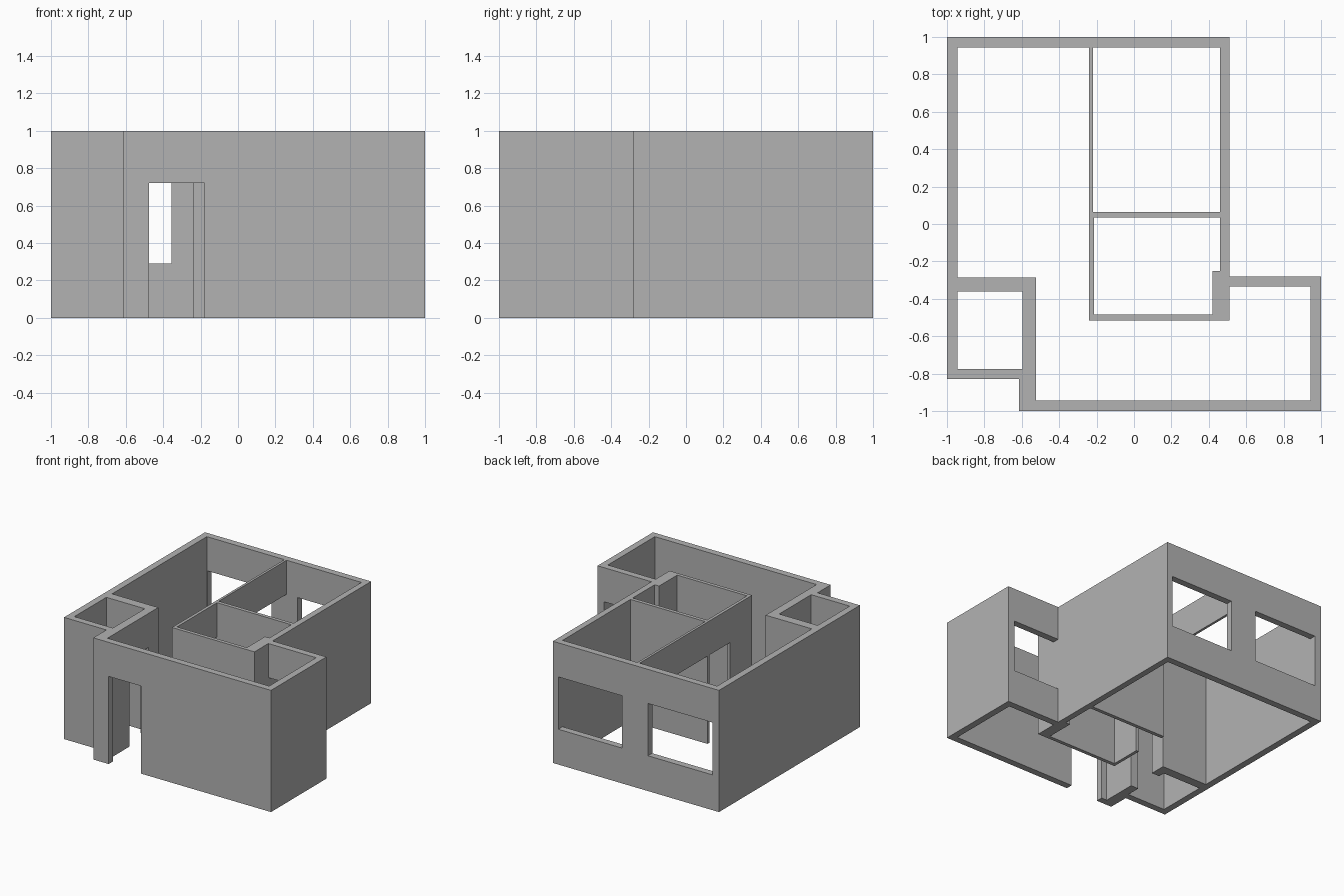
import bpy
import bmesh

old = bpy.data.objects.get("Cube")
if old:
    bpy.data.objects.remove(old, do_unlink=True)

grey = bpy.data.materials.new("plain grey")
grey.use_nodes = True
grey.diffuse_color = (0.45, 0.45, 0.45, 1)
grey.node_tree.nodes["Principled BSDF"].inputs["Base Color"].default_value = grey.diffuse_color


def prism(name, outline, low, high):
    """Extrude a flat outline from one height to another."""
    bm = bmesh.new()
    base = bm.faces.new([bm.verts.new((x, y, low)) for x, y in outline])
    top = bmesh.ops.extrude_face_region(bm, geom=[base])["geom"]
    for v in top:
        if isinstance(v, bmesh.types.BMVert):
            v.co.z = high
    bmesh.ops.recalc_face_normals(bm, faces=bm.faces)
    mesh = bpy.data.meshes.new(name)
    bm.to_mesh(mesh)
    bm.free()
    obj = bpy.data.objects.new(name, mesh)
    bpy.context.collection.objects.link(obj)
    mesh.materials.append(grey)
    return obj


def rect(x0, x1, y0, y1):
    return [(x0, y0), (x1, y0), (x1, y1), (x0, y1)]


def carve(target, name, outline, low, high):
    """Cut a prism out of the walls."""
    cutter = prism(name, outline, low, high)
    cutter.hide_render = True
    mod = target.modifiers.new(name, 'BOOLEAN')
    mod.operation = 'DIFFERENCE'
    mod.solver = 'EXACT'
    mod.object = cutter
    bpy.context.view_layer.objects.active = target
    bpy.ops.object.modifier_apply(modifier=name)
    bpy.data.objects.remove(cutter, do_unlink=True)


# Solid block with the house footprint
walls = prism("house_walls", [
    (-1, 1), (-1, -0.83), (-0.615, -0.83), (-0.615, -1), (1, -1),
    (1, -0.28), (0.51, -0.28), (0.51, 1)], 0, 1)

# Rooms, open at top and bottom
rooms = {
    "hall": [(-0.945, 0.945), (-0.945, -0.285), (-0.525, -0.285), (-0.525, -0.945),
             (0.945, -0.945), (0.945, -0.335), (0.51, -0.335), (0.51, -0.515),
             (-0.24, -0.515), (-0.24, 0.945)],
    "back_room": rect(-0.22, 0.46, 0.065, 0.945),
    "middle_room": [(-0.215, -0.485), (0.42, -0.485), (0.42, -0.25),
                    (0.46, -0.25), (0.46, 0.035), (-0.215, 0.035)],
    "closet": rect(-0.945, -0.595, -0.775, -0.36),
}
for name, outline in rooms.items():
    carve(walls, name, outline, -0.1, 1.1)

# Doors reach the floor, windows start at the sill
SILL, HEAD = 0.29, 0.72
doors = {
    "front_door": rect(-0.475, -0.18, -1.1, -0.9),
    "closet_door": rect(-0.65, -0.5, -0.66, -0.415),
    "back_room_opening": rect(-0.3, -0.2, 0.065, 0.945),
    "middle_room_door": rect(-0.3, -0.2, -0.23, 0.035),
}
windows = {
    "hall_window": rect(-0.94, -0.355, 0.9, 1.1),
    "back_room_window": rect(-0.12, 0.46, 0.9, 1.1),
    "side_window": rect(0.51, 0.94, -0.4, -0.2),
}
for name, outline in doors.items():
    carve(walls, name, outline, -0.1, HEAD)
for name, outline in windows.items():
    carve(walls, name, outline, SILL, HEAD)
